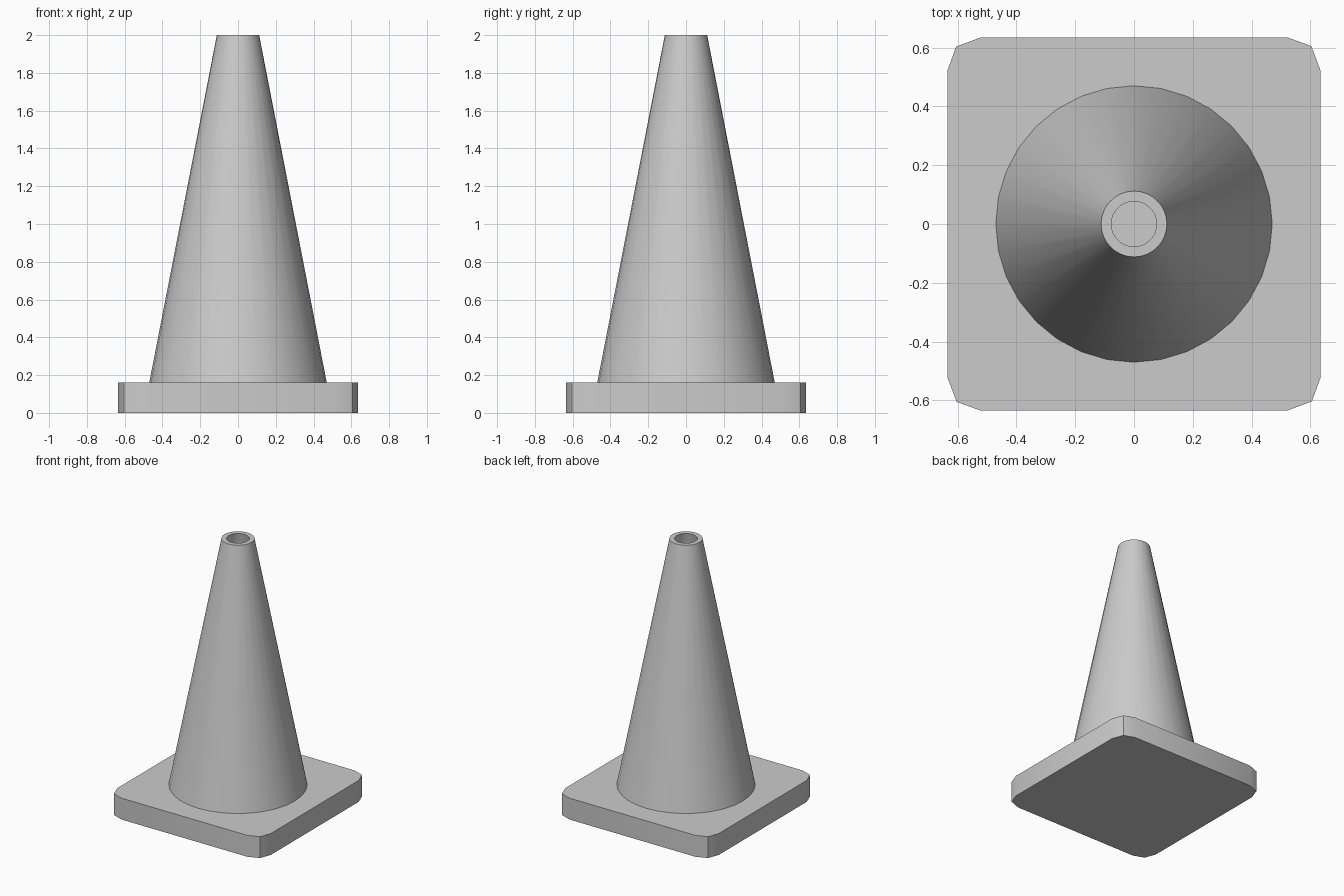
import bpy, bmesh, math

if "Cube" in bpy.data.objects:
    bpy.data.objects.remove(bpy.data.objects["Cube"], do_unlink=True)

SIDES = 32
BASE_TOP = 0.16

grey = bpy.data.materials.new("plain_grey")
grey.use_nodes = True
colour = (0.6, 0.6, 0.6, 1)
grey.diffuse_color = colour
grey.node_tree.nodes["Principled BSDF"].inputs["Base Color"].default_value = colour


def finish(bm, name):
    bmesh.ops.recalc_face_normals(bm, faces=bm.faces)
    mesh = bpy.data.meshes.new(name)
    bm.to_mesh(mesh)
    bm.free()
    mesh.materials.append(grey)
    obj = bpy.data.objects.new(name, mesh)
    bpy.context.collection.objects.link(obj)
    bpy.ops.object.select_all(action="DESELECT")
    obj.select_set(True)
    bpy.context.view_layer.objects.active = obj
    bpy.ops.object.shade_smooth_by_angle(angle=math.radians(30))


# Square base slab: one clipped corner turned four times
bm = bmesh.new()
corner = [(0.635, 0.52), (0.603, 0.605), (0.52, 0.635)]
outline = []
for turn in range(4):
    c, s = round(math.cos(turn * math.pi / 2)), round(math.sin(turn * math.pi / 2))
    outline += [bm.verts.new((c * x - s * y, s * x + c * y, 0)) for x, y in corner]
bottom = bm.faces.new(outline)
top = bmesh.ops.extrude_face_region(bm, geom=[bottom], use_keep_orig=True)["geom"]
bmesh.ops.translate(bm, vec=(0, 0, BASE_TOP),
                    verts=[v for v in top if isinstance(v, bmesh.types.BMVert)])
finish(bm, "base")

# Hollow cone: outer wall, flat rim and inner wall
bm = bmesh.new()
profile = [(0.47, BASE_TOP), (0.112, 2), (0.077, 2), (0.435, BASE_TOP)]
rings = []
for radius, z in profile:
    rings.append([bm.verts.new((radius * math.cos(2 * math.pi * i / SIDES),
                                radius * math.sin(2 * math.pi * i / SIDES), z))
                  for i in range(SIDES)])
for low, high in zip(rings, rings[1:]):
    for i in range(SIDES):
        j = (i + 1) % SIDES
        bm.faces.new((low[i], low[j], high[j], high[i]))
finish(bm, "cone")
